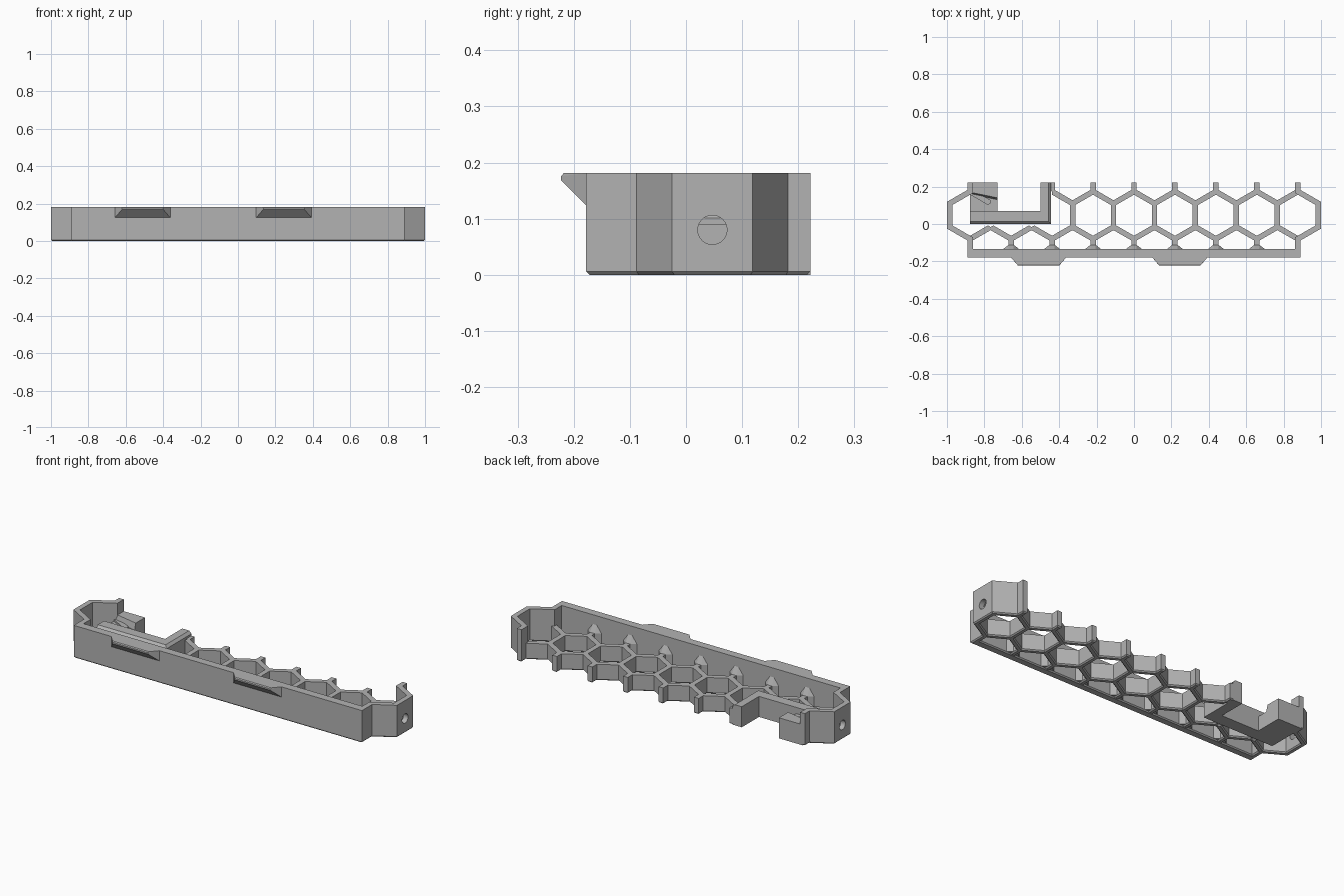
import bpy, bmesh, math
from mathutils import Vector

PITCH = 0.219               # hexagon spacing
R = PITCH / math.sqrt(3)    # hexagon corner radius
CY = 0.047                  # hexagon row centre
W = 0.0145                  # half thickness of the webs
BACK, FRONT, INNER = 0.222, -0.178, -0.133
TALL, LOW = 0.181, 0.09

if "Cube" in bpy.data.objects:
    bpy.data.objects.remove(bpy.data.objects["Cube"])

grey = bpy.data.materials.new("plain_grey")
grey.use_nodes = True
grey.diffuse_color = (0.45, 0.45, 0.45, 1)
grey.node_tree.nodes["Principled BSDF"].inputs["Base Color"].default_value = (0.45, 0.45, 0.45, 1)


def add_object(name, bm):
    bmesh.ops.recalc_face_normals(bm, faces=bm.faces)
    mesh = bpy.data.meshes.new(name)
    bm.to_mesh(mesh)
    bm.free()
    mesh.materials.append(grey)
    ob = bpy.data.objects.new(name, mesh)
    bpy.context.collection.objects.link(ob)
    return ob


def extrude_outlines(polys, z0, z1, chamfer=0.0):
    """Extrude flat outlines that share corners; chamfer the lower rim."""
    bm = bmesh.new()
    for poly in polys:
        bm.faces.new([bm.verts.new((x, y, z0)) for x, y in poly])
    bmesh.ops.remove_doubles(bm, verts=bm.verts, dist=0.0005)
    bmesh.ops.recalc_face_normals(bm, faces=bm.faces)
    res = bmesh.ops.extrude_face_region(bm, geom=bm.faces[:], use_keep_orig=True)
    for v in res["geom"]:
        if isinstance(v, bmesh.types.BMVert):
            v.co.z = z1
    bmesh.ops.recalc_face_normals(bm, faces=bm.faces)
    if chamfer:
        rim = [e for e in bm.edges
               if all(abs(v.co.z - z0) < 1e-5 for v in e.verts)
               and any(abs(f.normal.z) < 0.5 for f in e.link_faces)]
        bmesh.ops.bevel(bm, geom=rim, offset=chamfer, segments=1, affect='EDGES')
    return bm


def hull(name, points):
    bm = bmesh.new()
    for p in points:
        bm.verts.new(p)
    bmesh.ops.convex_hull(bm, input=bm.verts)
    return add_object(name, bm)


def web(a, b, open_end=False):
    """Bar outline whose pointed ends fit a three-way joint."""
    a, b = Vector(a), Vector(b)
    d = (b - a).normalized()
    n = Vector((-d.y, d.x)) * W
    m = d * W / math.sqrt(3)
    far = [b - n, b + n] if open_end else [b - m - n, b, b - m + n]
    return [a, a + m - n] + far + [a + m + n]


def offset(path, dist):
    """Mitred parallel of an open path."""
    pts = [Vector(p) for p in path]
    out = []
    for i, p in enumerate(pts):
        d0 = (p - pts[max(i - 1, 0)]).normalized() if i else (pts[1] - p).normalized()
        d1 = (pts[i + 1] - p).normalized() if i < len(pts) - 1 else d0
        n0, n1 = Vector((-d0.y, d0.x)), Vector((-d1.y, d1.x))
        out.append(p + (n0 + n1) * dist / (1 + n0.dot(n1)))
    return out


# Honeycomb floor, left open where the bracket notch sits
bars = []
def keep(a, b):
    mx, my = (a[0] + b[0]) / 2, (a[1] + b[1]) / 2
    if not (-0.8 < mx < -0.45 and my > 0):
        bars.append((a, b))

for i in range(-4, 5):
    x = i * PITCH
    for s in (-1, 1):
        tip = (x, CY + s * R)
        for side in (-1, 1):
            if i * side < 4:
                keep(tip, (x + side * PITCH / 2, CY + s * R / 2))
    if i < 4:
        xr = x + PITCH / 2
        keep((xr, CY - R / 2), (xr, CY + R / 2))
outlines = [web(a, b) for a, b in bars]
for i in range(-3, 4):
    x = i * PITCH
    if i != -3:
        outlines.append(web((x, CY + R), (x, BACK), True))
    outlines.append(web((x, CY - R), (x, INNER - 0.005), True))
add_object("honeycomb_floor", extrude_outlines(outlines, 0, LOW, 0.006))

# Tall outer wall: front panel with hexagonal ends
ex, ox = 4 * PITCH, 4.5 * PITCH
side = [(ex, BACK), (ex, CY + R), (ox, CY + R / 2), (ox, CY - R / 2), (ex, CY - R), (ex, FRONT)]
outer, inner = offset(side, W), offset(side, -W)
inner[-1].y = INNER
mirror = lambda pts: [(-x, y) for x, y in reversed(pts)]
right = [tuple(p) for p in outer]
left_in = [tuple(p) for p in inner]
wall = add_object("outer_wall", extrude_outlines(
    [right + mirror(right) + mirror(left_in)[::-1] + left_in[::-1]], 0, TALL, 0.006))

# Round screw hole through both ends
bm = bmesh.new()
bmesh.ops.create_cone(bm, cap_ends=True, segments=32, radius1=0.026, radius2=0.026, depth=2.4)
for v in bm.verts:
    v.co = Vector((v.co.z, v.co.x + CY, v.co.y + 0.08))
cutter = add_object("hole_cutter", bm)
cutter.hide_render = True
mod = wall.modifiers.new("holes", 'BOOLEAN')
mod.operation = 'DIFFERENCE'
mod.solver = 'EXACT'
mod.object = cutter
dg = bpy.context.evaluated_depsgraph_get()
cut_mesh = bpy.data.meshes.new_from_object(wall.evaluated_get(dg))
wall.modifiers.clear()
wall.data = cut_mesh
bpy.data.objects.remove(cutter)

# Gussets that flare each floor web into the front panel
for i in range(-3, 4):
    x = i * PITCH
    pts = []
    for s in (-1, 1):
        for z in (0.006, LOW):
            pts += [(x + s * 0.045, INNER - 0.003, z), (x + s * W, -0.112, z)]
        pts.append((x + s * 0.012, INNER - 0.003, 0.135))
    hull("web_gusset", pts)

# Sloped clips on the front panel
for cx in (-0.51, 0.245):
    pts = []
    for s in (-1, 1):
        pts += [(cx + s * 0.15, FRONT + 0.002, z) for z in (0.122, TALL)]
        pts += [(cx + s * 0.11, -0.2225, z) for z in (0.168, 0.176)]
        pts.append((cx + s * 0.113, -0.218, TALL))
    hull("front_clip", pts)

# Notched bracket: bar and arm with a chamfered outer edge
X0, X1, X2, X3 = -0.877, -0.73, -0.5, -0.443
TOP = 0.115
bm = extrude_outlines([[(X0, 0), (X3, 0), (X3, BACK), (X2, BACK), (X2, 0.07), (X0, 0.07)]], 0, TOP)
rim = [e for e in bm.edges if all(v.co.z > TOP - 0.001 for v in e.verts)
       and (all(abs(v.co.y) < 0.001 for v in e.verts)
            or all(abs(v.co.x - X3) < 0.001 for v in e.verts))]
bmesh.ops.bevel(bm, geom=rim, offset=0.014, segments=1, affect='EDGES')
add_object("bracket_arm", bm)

# Recessed seat and raised end block of the bracket
add_object("bracket_seat", extrude_outlines(
    [[(X0, 0.07), (X1, 0.07), (X1, BACK), (X0, BACK)]], 0, 0.08))
hull("bracket_block", [(x, y, z) for x, y, z in (
    (X0, 0.16, 0.08), (X1, 0.13, 0.08), (X0, 0.17, TOP), (X1, 0.14, TOP),
    (X0, BACK, 0.08), (X1, BACK, 0.08), (X0, BACK, TOP), (X1, BACK, TOP))])
